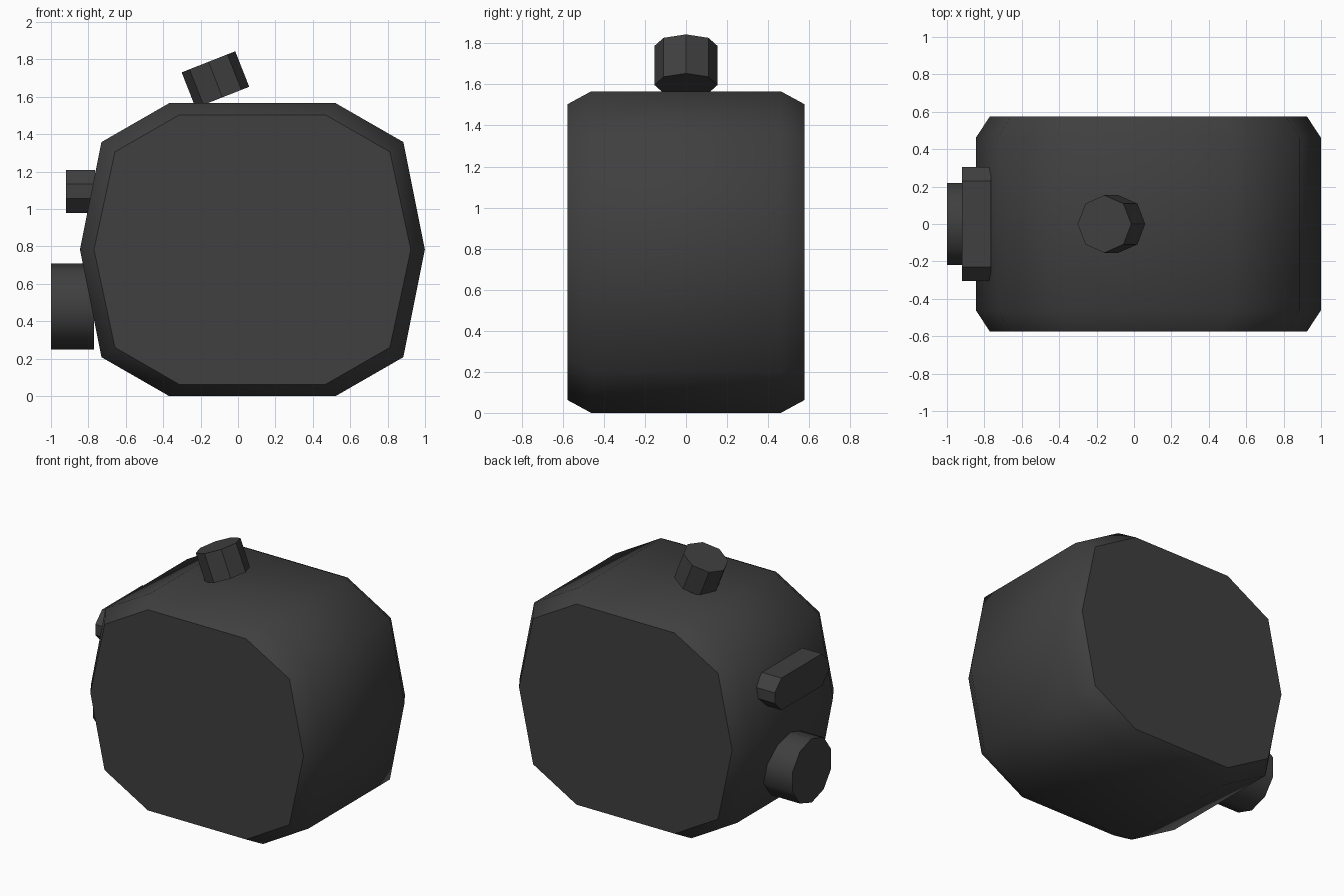
import bpy, math
from mathutils import Matrix, Vector

if "Cube" in bpy.data.objects:
    bpy.data.objects.remove(bpy.data.objects["Cube"])

mat = bpy.data.materials.new("dark grey")
mat.diffuse_color = (0.05, 0.05, 0.05, 1)
mat.use_nodes = True
mat.node_tree.nodes["Principled BSDF"].inputs["Base Color"].default_value = mat.diffuse_color


def loft(name, rings, matrix=Matrix()):
    """Closed solid through a list of equal-length rings, capped at both ends."""
    n = len(rings[0])
    verts = [matrix @ Vector(p) for ring in rings for p in ring]
    faces = [list(range(n))[::-1], [(len(rings) - 1) * n + i for i in range(n)]]
    for r in range(len(rings) - 1):
        for i in range(n):
            j = (i + 1) % n
            faces.append([r * n + i, r * n + j, (r + 1) * n + j, (r + 1) * n + i])
    mesh = bpy.data.meshes.new(name)
    mesh.from_pydata(verts, [], faces)
    mesh.materials.append(mat)
    obj = bpy.data.objects.new(name, mesh)
    bpy.context.collection.objects.link(obj)
    bpy.ops.object.select_all(action='DESELECT')
    obj.select_set(True)
    bpy.context.view_layer.objects.active = obj
    bpy.ops.object.mode_set(mode='EDIT')
    bpy.ops.mesh.select_all(action='SELECT')
    bpy.ops.mesh.normals_make_consistent(inside=False)
    bpy.ops.object.mode_set(mode='OBJECT')
    bpy.ops.object.shade_smooth_by_angle(angle=math.radians(40))
    return obj


def mirrored(quarter):
    """Full outline from its upper right quarter, starting on the right."""
    half = quarter + [(-a, b) for a, b in reversed(quarter)]
    full = half + [(a, -b) for a, b in reversed(half)]
    return [p for i, p in enumerate(full) if p != full[i - 1]]


def ngon(sides, radius, start=0.0):
    return [(radius * math.cos(start + math.tau * i / sides),
             radius * math.sin(start + math.tau * i / sides)) for i in range(sides)]


# Ten-sided body with chamfered front and back rims
CX, CZ = 0.077, 0.783
outer = mirrored([(0.922, 0), (0.807, 0.575), (0.445, 0.783)])
inner = mirrored([(0.847, 0), (0.735, 0.523), (0.39, 0.721)])
# drop the duplicate of the side points (0 and -0 compare equal)
loft("body", [[(CX + a, y, CZ + b) for a, b in outline]
              for outline, y in ((inner, -0.576), (outer, -0.462),
                                 (outer, 0.462), (inner, 0.576))])

# Tilted eight-sided knob on top
tilt = (Matrix.Translation((-0.158, 0, 1.787))
        @ Matrix.Rotation(math.radians(-21.5), 4, 'Y'))
loft("top_knob", [[(a, b, z) for a, b in ngon(8, 0.154)] for z in (-0.204, 0)], tilt)

# Chamfered bar on the left side
bar = mirrored([(0.306, 0.038), (0.23, 0.115)])
loft("side_bar", [[(x, a, 1.095 + b) for a, b in bar] for x in (-0.92, -0.765)])

# Round ten-sided spout on the left side
spout = ngon(10, 0.23, math.pi / 2)
loft("side_spout", [[(x, a, 0.48 + b) for a, b in spout] for x in (-1.0, -0.77)])
